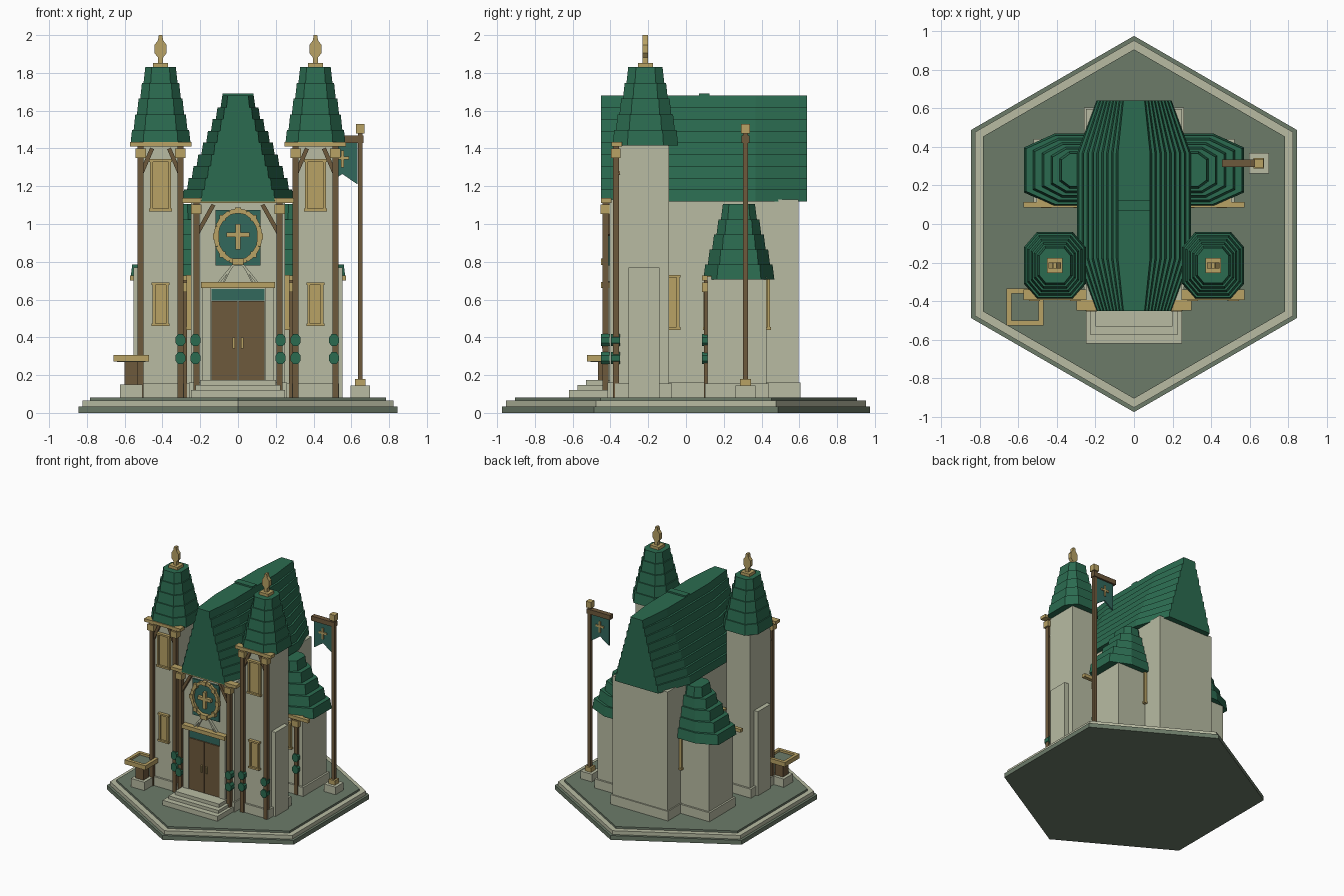
import bpy, bmesh, math
from mathutils import Vector

if "Cube" in bpy.data.objects:
    bpy.data.objects.remove(bpy.data.objects["Cube"])


def mat(name, c):
    m = bpy.data.materials.new(name)
    m.diffuse_color = (*c, 1)
    m.use_nodes = True
    m.node_tree.nodes["Principled BSDF"].inputs["Base Color"].default_value = m.diffuse_color
    return m


STONE = mat("pale_stone", (0.48, 0.50, 0.365))
ROOF = mat("roof_green", (0.024, 0.148, 0.080))
GOLD = mat("gold", (0.48, 0.36, 0.13))
WOOD = mat("brown_wood", (0.155, 0.100, 0.045))
GREY = mat("grey_green_paving", (0.15, 0.198, 0.141))
TEAL = mat("teal_cloth", (0.032, 0.138, 0.108))


def add(name, bm, m):
    bmesh.ops.recalc_face_normals(bm, faces=bm.faces)
    me = bpy.data.meshes.new(name)
    bm.to_mesh(me)
    bm.free()
    me.materials.append(m)
    ob = bpy.data.objects.new(name, me)
    bpy.context.collection.objects.link(ob)
    return ob


def loft(name, rings, m):
    """Skin closed rings of equal length, capped at both ends."""
    bm = bmesh.new()
    vs = [[bm.verts.new(p) for p in r] for r in rings]
    n = len(rings[0])
    for a, b in zip(vs, vs[1:]):
        for i in range(n):
            j = (i + 1) % n
            bm.faces.new((a[i], a[j], b[j], b[i]))
    bm.faces.new(vs[0][::-1])
    bm.faces.new(vs[-1])
    return add(name, bm, m)


def box(name, x, y, z, m):
    """Box from three (min, max) ranges."""
    ring = lambda h: [(x[0], y[0], h), (x[1], y[0], h), (x[1], y[1], h), (x[0], y[1], h)]
    return loft(name, [ring(z[0]), ring(z[1])], m)


def cbox(name, c, h, m):
    """Box from centre and half sizes."""
    return box(name, *[(c[i] - h[i], c[i] + h[i]) for i in range(3)], m)


def plate(name, pts, y0, y1, m):
    """Outline in the x-z plane given thickness along y."""
    return loft(name, [[(x, y0, z) for x, z in pts], [(x, y1, z) for x, z in pts]], m)


def bar(name, a, b, w, y0, y1, m):
    """Straight strut between two x-z points."""
    a, b = Vector(a), Vector(b)
    d = (b - a).normalized() * w
    n = Vector((-d.y, d.x))
    return plate(name, [a + n, a - n, b - n, b + n], y0, y1, m)


def roof(name, cx, cy, low, high, z0, z1, n, fx, fy, lip):
    """Stepped roof of eight-sided shingle courses."""
    def ring(hx, hy, z):
        q = [(hx, fy * hy), (fx * hx, hy)]
        p = q + [(-x, y) for x, y in q[::-1]]
        p += [(-x, -y) for x, y in p]
        return [(cx + x, cy + y, z) for x, y in p]
    rings = []
    for i in range(n):
        t = i / (n - 1)
        hx = low[0] + (high[0] - low[0]) * t
        hy = low[1] + (high[1] - low[1]) * t
        za, zb = z0 + (z1 - z0) * i / n, z0 + (z1 - z0) * (i + 1) / n
        rings += [ring(hx, hy, za), ring(hx - lip, hy - (lip if low[1] != high[1] else 0), zb)]
    return loft(name, rings, ROOF)


def frame(name, cx, cz, hx, hz, y, w=0.014, swap=None):
    """Gold window: raised frame around a panel; swap = +-1 turns it onto a side wall."""
    parts = [((0, 0), (hx - w, hz - w), 0.010)]
    for s in (-1, 1):
        parts += [((s * (hx - w / 2), 0), (w / 2, hz), 0.022),
                  ((0, s * (hz - w / 2)), (hx + 0.006, w / 2), 0.026)]
    for (px, pz), (ax, az), d in parts:
        if swap:
            cbox(name, (y + swap * d / 2, cx + px, cz + pz), (d / 2, ax, az), GOLD)
        else:
            cbox(name, (cx + px, y - d / 2, cz + pz), (ax, d / 2, az), GOLD)


def timber_front(name, cx, y, half, beam, top, drop, run):
    """Two capped posts, a beam and diagonal braces on a front wall."""
    for s in (-1, 1):
        px = cx + s * half
        box(name + "_post", (px - .016, px + .016), (y - .016, y + .016), (.08, top), WOOD)
        box(name + "_post_cap", (px - .028, px + .028), (y - .028, y + .024), (top - .06, top - .01), GOLD)
        bar(name + "_brace", (px, top - drop), (px - s * run, top - .01), .011, y - .005, y + .02, WOOD)
    box(name + "_beam", (cx - beam, cx + beam), (y - .024, y + .03), (top, top + .025), GOLD)


def leaf_clumps(x, y):
    for z in (.29, .385):
        pts = [(.012, -.032), (.026, -.014), (.026, .014), (.012, .032)]
        pts += [(-a, -b) for a, b in pts]
        plate("leaf_clump", [(x + a, z + b) for a, b in pts], y - .026, y + .02, ROOF)


# Hexagonal base in three layers
for name, r, z0, z1, m in (("base_lower", .975, 0, .035, GREY), ("base_rim", .952, .035, .066, STONE),
                           ("base_paving", .905, .066, .082, GREY)):
    pts = [(r * math.sin(k * math.pi / 3), -r * math.cos(k * math.pi / 3)) for k in range(6)]
    loft(name, [[(x, y, z) for x, y in pts] for z in (z0, z1)], m)

# Nave
box("nave_wall", (-.25, .25), (-.405, .595), (.08, 1.13), STONE)
box("nave_plinth", (-.26, .26), (-.415, .605), (.08, .16), STONE)
roof("nave_roof", 0, .095, (.295, .545), (.092, .545), 1.12, 1.68, 9, .66, .5, .009)
box("ridge_cap", (-.082, .082), (.07, .125), (1.67, 1.692), ROOF)
timber_front("nave", 0, -.425, .22, .297, 1.112, .17, .09)

# Doorway
box("door_surround", (-.19, .19), (-.425, -.40), (.08, .66), STONE)
box("door_lintel", (-.195, .195), (-.45, -.40), (.66, .692), GOLD)
box("door_transom", (-.14, .14), (-.43, -.42), (.595, .655), TEAL)
for s in (-1, 1):
    box("door_leaf", sorted((s * .002, s * .14)), (-.434, -.42), (.17, .592), WOOD)
    cbox("door_handle", (s * .022, -.438, .37), (.006, .008, .028), GOLD)
    box("door_jamb", sorted((s * .142, s * .19)), (-.44, -.42), (.17, .66), STONE)
    bar("gablet_strut", (s * .1, .692), (0, .815), .006, -.425, -.40, STONE)
    bar("gablet_strut_inner", (s * .02, .80), (s * .075, .692), .004, -.42, -.40, STONE)
for hx, y, z in ((.248, -.62, .122), (.225, -.575, .147), (.2, -.53, .175)):
    box("door_step", (-hx, hx), (y, -.40), (.08, z), STONE)

# Emblem panel with ring and cross
box("emblem_panel", (-.12, .12), (-.415, -.40), (.78, 1.075), TEAL)
for k in range(16):
    a, b = [(math.sin(t) * .117, .935 + math.cos(t) * .136)
            for t in (k * math.pi / 8, (k + 1) * math.pi / 8)]
    bar("emblem_ring", a, b, .0125, -.435, -.41, GOLD)
    if k % 2 == 0:
        cbox("ring_stud", (a[0], -.428, a[1]), (.016, .014, .016), GOLD)
box("emblem_cross_upright", (-.012, .012), (-.44, -.41), (.865, 1.0), GOLD)
box("emblem_cross_arm", (-.06, .06), (-.44, -.41), (.93, .955), GOLD)
cbox("ring_clasp", (0, -.43, .80), (.03, .02, .018), GOLD)

for s in (-1, 1):
    # Front towers
    cx, cy = s * .41, -.215
    box("tower_wall", (cx - .108, cx + .108), (-.36, -.09), (.08, 1.43), STONE)
    box("tower_plinth", (cx - .125, cx + .125), (-.375, -.075), (.08, .155), STONE)
    box("tower_buttress", sorted((s * .5, s * .553)), (-.305, -.14), (.08, .77), STONE)
    roof("tower_roof", cx, cy, (.16, .174), (.09, .1), 1.415, 1.83, 5, .58, .55, .009)
    timber_front("tower", cx, -.37, .105, .163, 1.41, .15, .06)
    frame("tower_upper_window", cx, 1.205, .055, .138, -.36)
    frame("tower_lower_window", cx, .575, .042, .115, -.36)

    # Finial
    cbox("finial_base", (cx, cy, 1.84), (.04, .04, .013), GOLD)
    right = [(.014, 1.85), (.014, 1.882), (.032, 1.905), (.032, 1.948), (.014, 1.972), (.009, 2.0)]
    plate("finial", [(cx + x, z) for x, z in right] + [(cx - x, z) for x, z in right[::-1]],
          cy - .015, cy + .015, GOLD)

    # Side wings
    wx = s * .37
    box("wing_wall", sorted((s * .2, s * .505)), (.115, .425), (.08, .72), STONE)
    box("wing_plinth", sorted((s * .2, s * .52)), (.10, .44), (.08, .155), STONE)
    roof("wing_roof", s * .30, .28, (.27, .188), (.085, .095), .705, 1.105, 5, .42, .62, .01)
    timber_front("wing", wx, .112, .085, .13, .70, .11, .05)
    box("wing_beam", sorted((s * .24, s * .573)), (.085, .115), (.70, .727), GOLD)
    frame("wing_window", wx, .55, .04, .11, .115)

    # Nave side windows
    for y in (-.08, .40):
        frame("nave_side_window", y, .585, .045, .145, s * .25, swap=s)

    # Climbing leaves on the posts
    leaf_clumps(s * .225, -.425)
    leaf_clumps(s * .305, -.37)
    leaf_clumps(s * .455, .112)
leaf_clumps(.508, -.37)

# Stone-footed basin
bx, by = -.565, -.43
cbox("basin_foot", (bx, by, .115), (.06, .06, .035), STONE)
cbox("basin_post", (bx, by, .21), (.035, .035, .065), WOOD)
cbox("basin_bed", (bx, by, .28), (.075, .075, .01), GREY)
for s in (-1, 1):
    cbox("basin_rim_side", (bx + s * .082, by, .289), (.013, .095, .018), GOLD)
    cbox("basin_rim_end", (bx, by + s * .082, .289), (.07, .013, .018), GOLD)

# Banner pole
px, py = .647, .315
cbox("pole_foot", (px, py, .112), (.052, .052, .032), STONE)
cbox("pole_socket", (px, py, .162), (.028, .028, .018), GOLD)
cbox("pole", (px, py, .83), (.013, .013, .66), WOOD)
cbox("pole_cap", (px, py, 1.505), (.023, .023, .025), GOLD)
box("pole_arm", (.455, .665), (py - .02, py + .02), (1.43, 1.468), WOOD)
plate("banner", [(.472, 1.435), (.472, 1.21), (.552, 1.265), (.632, 1.21), (.632, 1.435)],
      py - .006, py + .006, TEAL)
box("banner_cross_upright", (.546, .560), (py - .014, py + .014), (1.30, 1.39), GOLD)
box("banner_cross_arm", (.518, .588), (py - .014, py + .014), (1.342, 1.358), GOLD)
